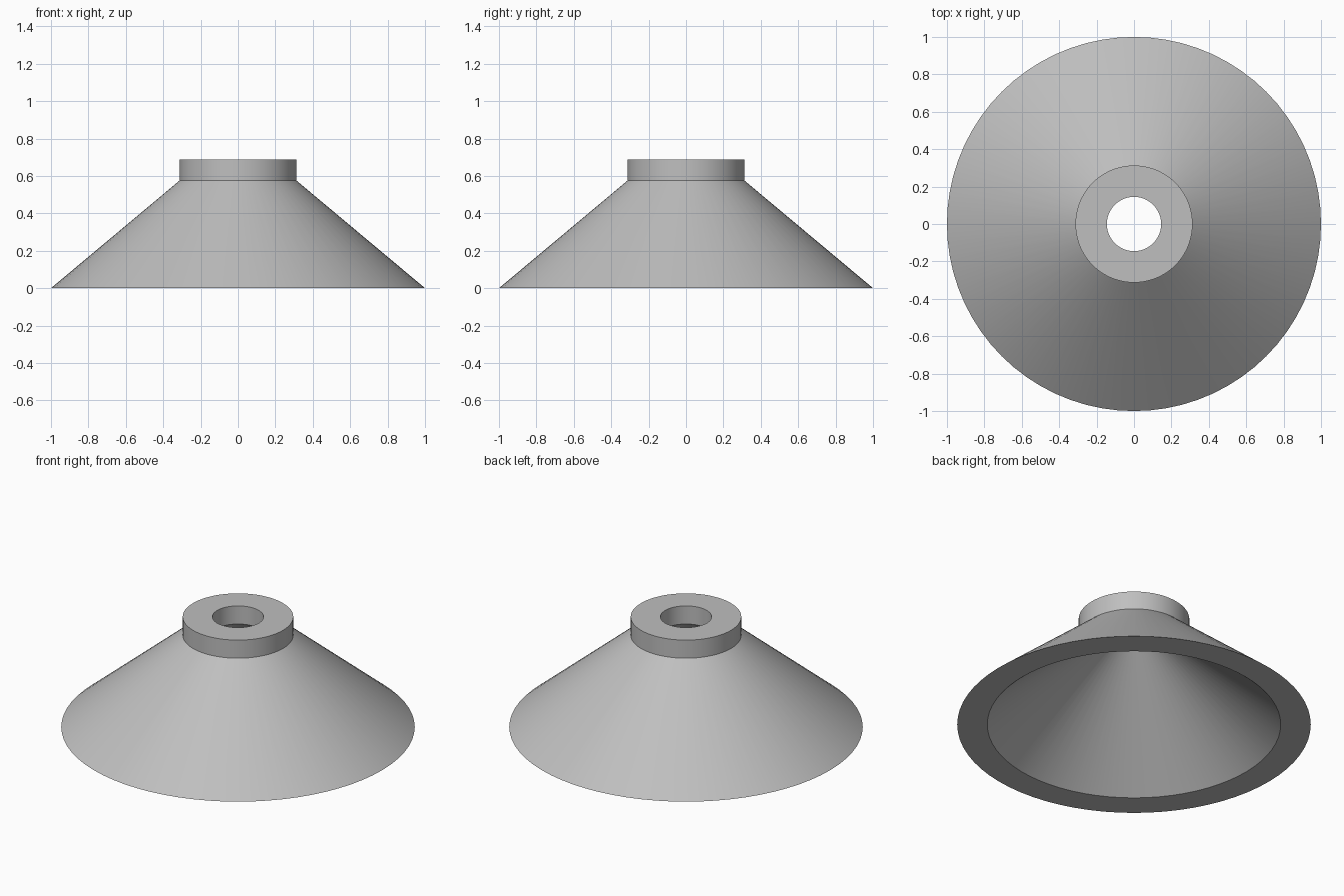
import bpy
import math

old = bpy.data.objects.get("Cube")
if old:
    bpy.data.objects.remove(old, do_unlink=True)

SEGMENTS = 72

# Plain grey finish
grey = bpy.data.materials.new("plain_grey")
grey.use_nodes = True
colour = (0.52, 0.52, 0.52, 1.0)
grey.diffuse_color = colour
grey.node_tree.nodes["Principled BSDF"].inputs["Base Color"].default_value = colour


def lathe(name, profile):
    """Spin a closed (radius, z) profile around the z axis."""
    count = len(profile)
    verts = []
    for s in range(SEGMENTS):
        a = math.tau * s / SEGMENTS
        verts += [(r * math.cos(a), r * math.sin(a), z) for r, z in profile]
    faces = []
    for s in range(SEGMENTS):
        here, there = s * count, (s + 1) % SEGMENTS * count
        for i in range(count):
            j = (i + 1) % count
            faces.append((here + i, there + i, there + j, here + j))
    mesh = bpy.data.meshes.new(name)
    mesh.from_pydata(verts, [], faces)
    mesh.materials.append(grey)
    obj = bpy.data.objects.new(name, mesh)
    bpy.context.collection.objects.link(obj)
    bpy.ops.object.select_all(action="DESELECT")
    obj.select_set(True)
    bpy.context.view_layer.objects.active = obj
    bpy.ops.object.shade_smooth_by_angle(angle=math.radians(30))
    return obj


# Hollow flared shade with a flat lower rim and a bored collar on top
rim, rim_inner = 1.0, 0.83
collar, bore = 0.313, 0.145
shoulder, top = 0.575, 0.688
lathe("conical_shade", [
    (rim, 0), (collar, shoulder), (collar, top),
    (bore, top), (bore, shoulder), (rim_inner, 0),
])
